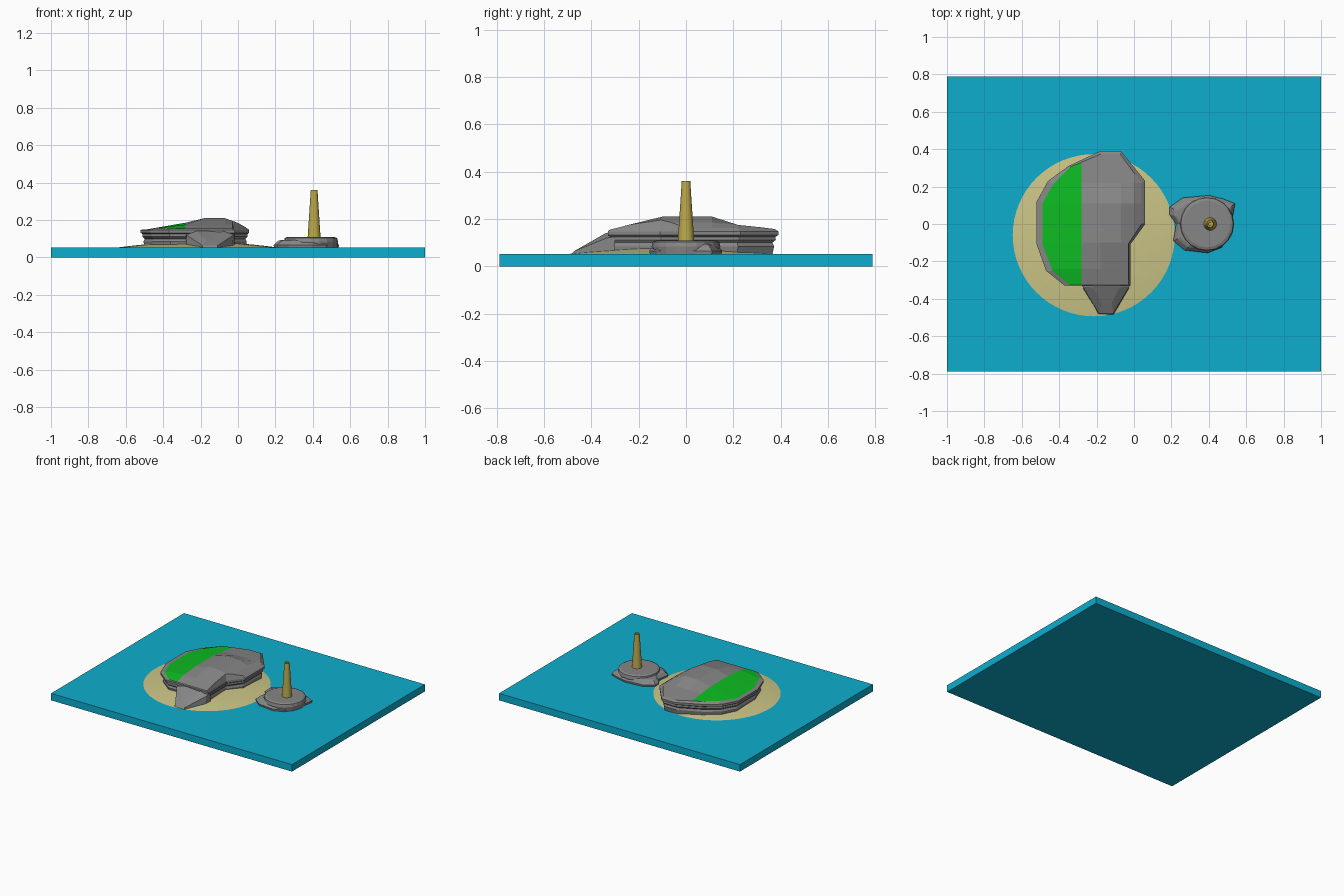
import bpy, bmesh, math

if "Cube" in bpy.data.objects:
    bpy.data.objects.remove(bpy.data.objects["Cube"])


def material(name, rgb):
    m = bpy.data.materials.new(name)
    m.diffuse_color = (*rgb, 1)
    m.use_nodes = True
    m.node_tree.nodes["Principled BSDF"].inputs["Base Color"].default_value = m.diffuse_color
    return m


WATER = material("water_blue", (0.004, 0.42, 0.62))
SAND = material("sand_beige", (0.60, 0.56, 0.24))
ROCK = material("rock_grey", (0.24, 0.24, 0.24))
GRASS = material("grass_green", (0.004, 0.50, 0.016))
OCHRE = material("tower_ochre", (0.50, 0.40, 0.07))


def finish(bm, name, mats):
    bmesh.ops.recalc_face_normals(bm, faces=bm.faces)
    me = bpy.data.meshes.new(name)
    bm.to_mesh(me)
    bm.free()
    for m in mats:
        me.materials.append(m)
    ob = bpy.data.objects.new(name, me)
    bpy.context.collection.objects.link(ob)
    return ob


def loft(rings, cap_top=True):
    """Join rings of equal length; returns the bmesh and the top cap."""
    bm = bmesh.new()
    vs = [[bm.verts.new(p) for p in r] for r in rings]
    n = len(vs[0])
    for a, b in zip(vs, vs[1:]):
        for i in range(n):
            j = (i + 1) % n
            bm.faces.new((a[i], a[j], b[j], b[i]))
    bm.faces.new(vs[0][::-1])
    top = bm.faces.new(vs[-1]) if cap_top else None
    return bm, top


def circle(cx, cy, r, z, n):
    return [(cx + r * math.cos(math.tau * i / n), cy + r * math.sin(math.tau * i / n), z)
            for i in range(n)]


def scaled(pts, s, z, c):
    return [(c[0] + (x - c[0]) * s, c[1] + (y - c[1]) * s, z) for x, y in pts]


def interp(table, t):
    for (a, u), (b, v) in zip(table, table[1:]):
        if t <= b:
            return u + (v - u) * max(0, t - a) / (b - a)
    return table[-1][1]


# Water slab
bm = bmesh.new()
bmesh.ops.create_cube(bm, size=1)
for v in bm.verts:
    v.co = (v.co.x * 2, v.co.y * 1.576, 0.0525 * (v.co.z + 0.5))
finish(bm, "water", [WATER])

# Shallow sand dome
N = 64
rings = [circle(-0.215, -0.06, 0.437 * math.cos(t), 0.052 + 0.031 * (1 - math.cos(t) ** 2), N)
         for t in [k * math.pi / 2 / 8 for k in range(8)]]
finish(loft(rings)[0], "sand_bank", [SAND])

# Main rock: undercut cliff and faceted top
outer = [(-0.37, -0.33), (-0.28, -0.33), (-0.02, -0.33), (-0.02, -0.11), (0.06, 0.0), (0.06, 0.23),
         (-0.07, 0.39), (-0.18, 0.39), (-0.35, 0.31), (-0.46, 0.23), (-0.52, 0.12),
         (-0.52, -0.11), (-0.47, -0.25)]
inner = [(-0.345, -0.325), (-0.28, -0.325), (-0.03, -0.325), (-0.03, -0.105), (0.04, 0.0), (0.04, 0.22),
         (-0.075, 0.375), (-0.175, 0.375), (-0.34, 0.305), (-0.43, 0.215), (-0.49, 0.11),
         (-0.49, -0.11), (-0.435, -0.25)]
HX = [(-0.52, 0.145), (-0.42, 0.161), (-0.28, 0.186), (-0.22, 0.19), (-0.18, 0.21),
      (-0.07, 0.21), (0.0, 0.185), (0.03, 0.165), (0.06, 0.155)]
HY = [(-0.34, 0.15), (-0.24, 0.176), (-0.1, 0.21), (0.11, 0.21), (0.22, 0.175),
      (0.3, 0.167), (0.39, 0.156)]
C = (-0.22, 0.03)
levels = [(0.93, 0.05), (0.95, 0.085), (0.93, 0.1), (0.97, 0.112), (0.965, 0.125), (1.0, 0.132), (1.0, 0.148)]
bm, top = loft([scaled(outer, s, z, C) for s, z in levels] + [[(x, y, 0.158) for x, y in inner]])
top.material_index = 2          # marks the top surface for the cuts
for axis, cuts in ((0, (-0.28, -0.18, -0.07, 0.0)), (1, (-0.24, -0.1, 0.11, 0.22))):
    for c in cuts:
        fs = [f for f in bm.faces if f.material_index == 2]
        geom = list({v for f in fs for v in f.verts}) + list({e for f in fs for e in f.edges}) + fs
        co, no = [0, 0, 0], [0, 0, 0]
        co[axis], no[axis] = c, 1
        bmesh.ops.bisect_plane(bm, geom=geom, plane_co=co, plane_no=no, dist=1e-5)
tops = [f for f in bm.faces if f.material_index == 2]
for v in {v for f in tops for v in f.verts}:
    v.co.z = min(interp(HX, v.co.x), interp(HY, v.co.y))
for f in tops:
    f.material_index = 1 if f.calc_center_median().x < -0.28 else 0
finish(bm, "main_rock", [ROCK, GRASS])

# Sloping rock spur at the front
spur = [[(-0.28, -0.30, 0.05), (-0.27, -0.35, 0.05), (-0.19, -0.485, 0.05),
         (-0.11, -0.485, 0.05), (-0.03, -0.35, 0.05), (-0.02, -0.30, 0.05)],
        [(-0.28, -0.30, 0.125), (-0.275, -0.335, 0.12), (-0.19, -0.475, 0.063),
         (-0.11, -0.475, 0.063), (-0.025, -0.335, 0.12), (-0.02, -0.30, 0.125)],
        [(-0.22, -0.30, 0.15), (-0.22, -0.34, 0.14), (-0.17, -0.425, 0.088),
         (-0.12, -0.425, 0.088), (-0.08, -0.34, 0.14), (-0.08, -0.30, 0.15)]]
finish(loft(spur)[0], "front_spur", [ROCK])

# Small islet: rough skirt and round top
islet = [(0.19, 0.09), (0.26, 0.14), (0.40, 0.153), (0.475, 0.135), (0.54, 0.11), (0.53, 0.05),
         (0.515, -0.06), (0.47, -0.125), (0.395, -0.155), (0.27, -0.14), (0.21, -0.09),
         (0.225, 0.0), (0.19, 0.05)]
E = (0.39, 0.0)
finish(loft([scaled(islet, s, z, E) for s, z in
             ((0.98, 0.05), (1.0, 0.066), (0.88, 0.088), (0.8, 0.094))])[0], "islet_skirt", [ROCK])
finish(loft([circle(*E, r, z, 20) for r, z in
             ((0.14, 0.05), (0.145, 0.085), (0.14, 0.104), (0.125, 0.11))])[0], "islet_top", [ROCK])

# Tapered tower with a small recess on top
T = (0.407, 0.0)
bm, _ = loft([circle(*T, r, z, 24) for r, z in
              ((0.035, 0.10), (0.033, 0.13), (0.018, 0.36), (0.011, 0.36), (0.010, 0.352))])
tower = finish(bm, "tower", [OCHRE])
bpy.context.view_layer.objects.active = tower
tower.select_set(True)
bpy.ops.object.shade_smooth_by_angle(angle=math.radians(30))
